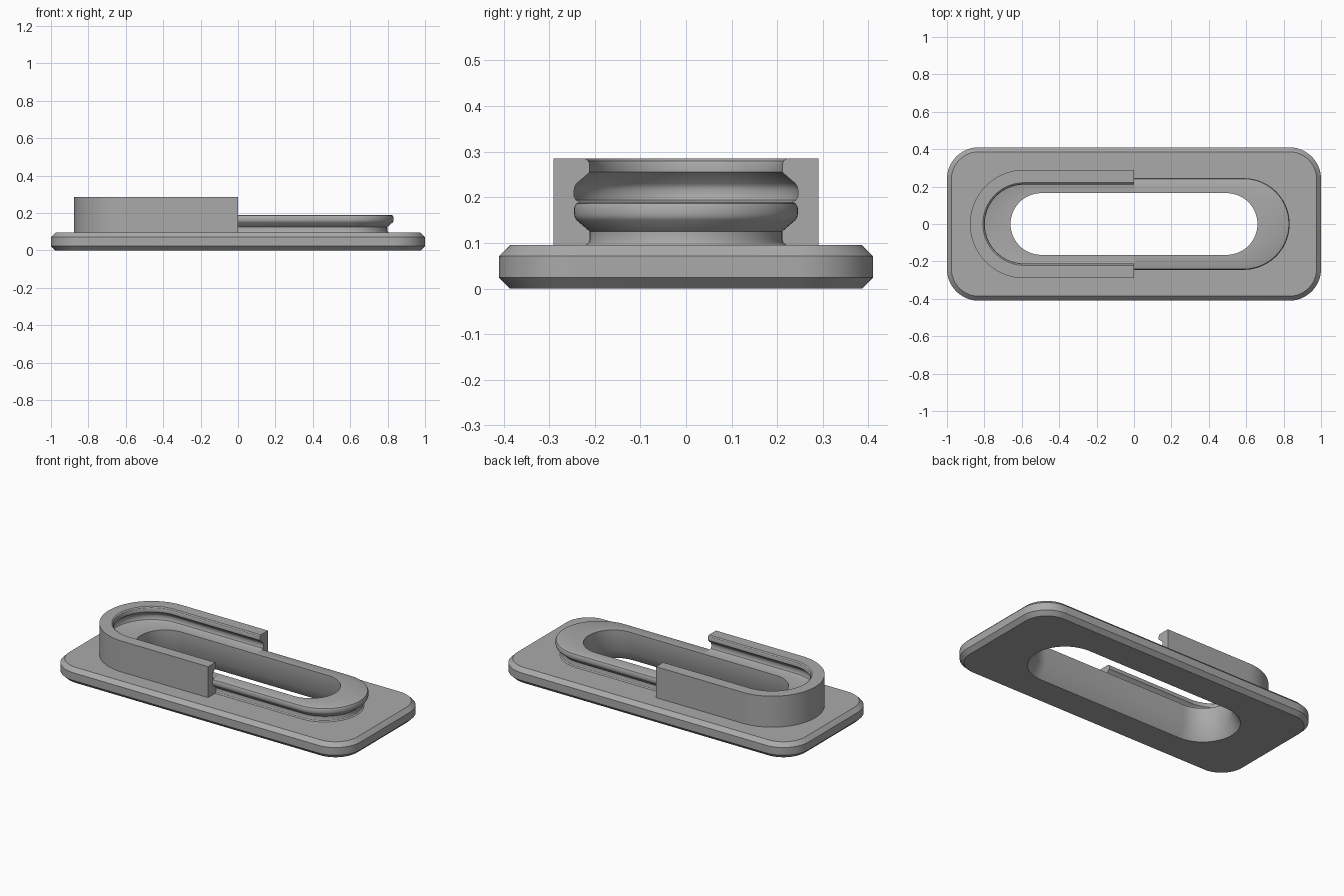
import bpy, bmesh, math

if "Cube" in bpy.data.objects:
    bpy.data.objects.remove(bpy.data.objects["Cube"])

SEG = 20          # segments per quarter turn
grey = bpy.data.materials.new("grey")
grey.diffuse_color = (0.4, 0.4, 0.4, 1)
grey.use_nodes = True
grey.node_tree.nodes["Principled BSDF"].inputs["Base Color"].default_value = grey.diffuse_color


def slot(c, r, z):
    """Section point of a slot outline: straight half-length c, radius r."""
    return (c + r, r, r, z)


def half_loop(hx, hy, r, z, side):
    """Half of a rounded rectangle, from -y to +y, on the given x side."""
    pts = [(0, -hy, z)]
    for sy, start in ((-1, -90), (1, 0)):
        for i in range(SEG + 1):
            a = math.radians(start + 90 * i / SEG)
            pts.append((side * (hx - r + r * math.cos(a)),
                        sy * (hy - r) + r * math.sin(a), z))
    return pts + [(0, hy, z)]


def loft(bm, section, side):
    """Skin the half outlines of a section one after another."""
    loops = [[bm.verts.new(p) for p in half_loop(*s, side)] for s in section]
    for a, b in zip(loops, loops[1:]):
        for i in range(len(a) - 1):
            quad = [a[i], a[i + 1], b[i + 1], b[i]]
            bm.faces.new(quad if side > 0 else quad[::-1])


def finish(name, bm):
    bmesh.ops.remove_doubles(bm, verts=bm.verts[:], dist=1e-5)
    bmesh.ops.dissolve_degenerate(bm, edges=bm.edges[:], dist=1e-5)
    me = bpy.data.meshes.new(name)
    bm.to_mesh(me)
    bm.free()
    ob = bpy.data.objects.new(name, me)
    bpy.context.collection.objects.link(ob)
    me.materials.append(grey)
    bpy.ops.object.select_all(action='DESELECT')
    ob.select_set(True)
    bpy.context.view_layer.objects.active = ob
    bpy.ops.object.shade_smooth_by_angle(angle=math.radians(32))
    return ob


C_HOLE, C_RIM = 0.495, 0.587
TOP, MID, HIGH = 0.095, 0.19, 0.285
hole_top = slot(C_HOLE, 0.165, MID)

# base plate: hole wall, flared underside of the hole, chamfered outer edge
plate = [hole_top, slot(C_HOLE, 0.165, 0.07), slot(C_HOLE, 0.207, 0),
         (0.976, 0.386, 0.146, 0), (1, 0.41, 0.17, 0.024),
         (1, 0.41, 0.17, 0.071), (0.976, 0.386, 0.146, TOP)]

# male lip: filleted neck, undercut, rounded top edge (radius, height)
lip = [(0.221, TOP), (0.214, 0.1), (0.211, 0.108), (0.211, 0.125),
       (0.24, 0.15), (0.244, 0.157), (0.245, 0.163), (0.245, 0.178),
       (0.241, 0.186), (0.233, MID)]

# female wall: straight outside, the lip shape turned over inside
wall = [(0.29, TOP), (0.29, HIGH)]
wall += [(r, HIGH + TOP - z) for r, z in lip]

bm = bmesh.new()
loft(bm, plate + [slot(C_RIM, 0.221, TOP)], 1)
loft(bm, plate + [slot(C_RIM, 0.29, TOP)], -1)
finish("base_plate", bm)

bm = bmesh.new()
loft(bm, [slot(C_RIM, r, z) for r, z in lip] + [hole_top], 1)
finish("locking_lip", bm)

bm = bmesh.new()
loft(bm, [slot(C_RIM, r, z) for r, z in wall] + [hole_top], -1)
# flat end faces of the wall where it meets the lip
end = wall[:-1] + [(0.233, MID)] + lip[-2::-1]
for s in (1, -1):
    vs = [bm.verts.new((0, s * r, z)) for r, z in end]
    bm.faces.new(vs if s > 0 else vs[::-1])
finish("locking_wall", bm)
